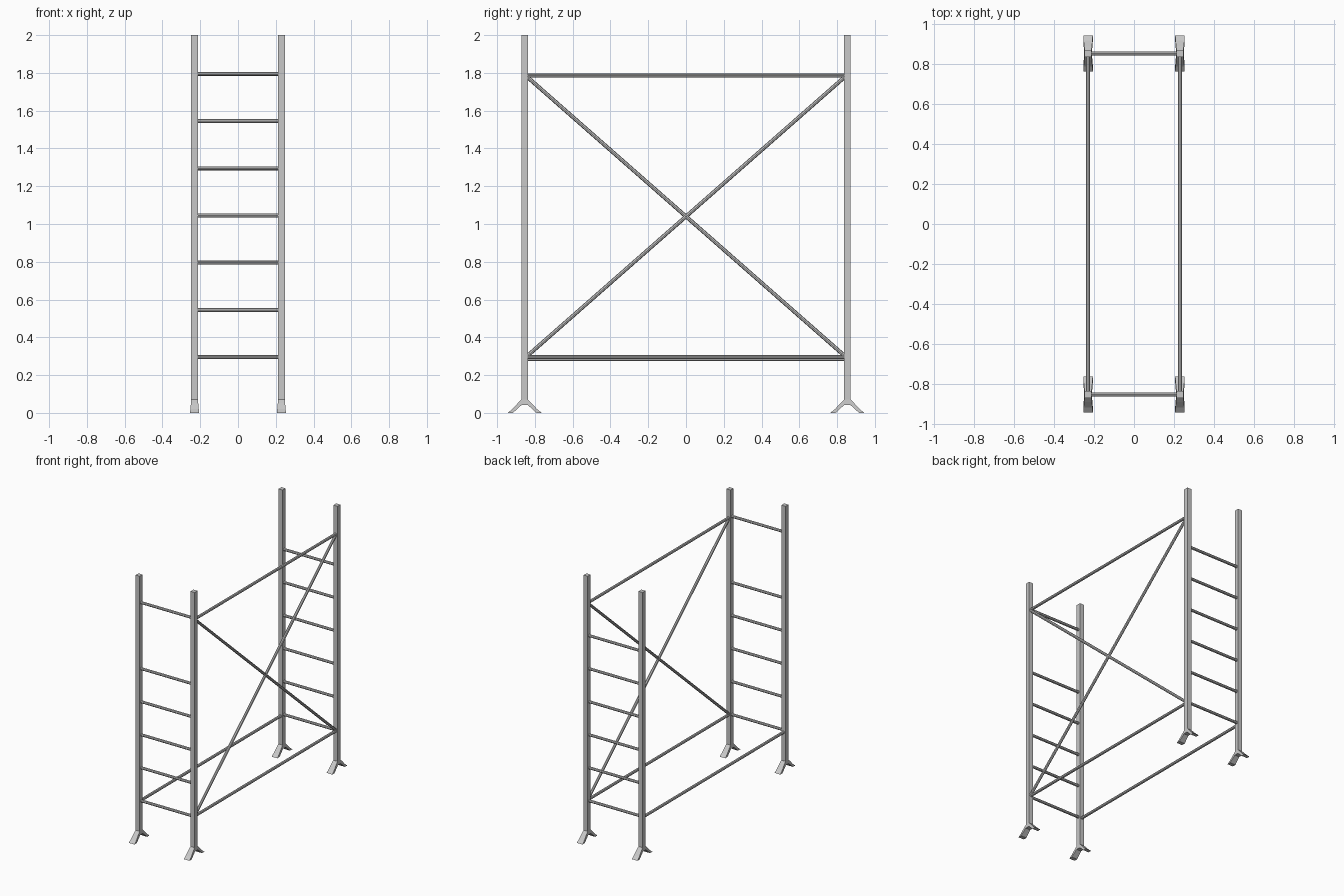
import bpy, bmesh
from mathutils import Vector

cube = bpy.data.objects.get("Cube")
if cube:
    bpy.data.objects.remove(cube, do_unlink=True)

# One galvanised metal for every part
metal = bpy.data.materials.new("light grey metal")
metal.use_nodes = True
grey = (0.58, 0.58, 0.58, 1)
metal.diffuse_color = grey
metal.node_tree.nodes["Principled BSDF"].inputs["Base Color"].default_value = grey

POST_X, POST_Y, POST_W = 0.23, 0.854, 0.035
RAIL_Y = POST_Y - POST_W / 2


def finish(bm, name):
    bmesh.ops.recalc_face_normals(bm, faces=bm.faces)
    mesh = bpy.data.meshes.new(name)
    bm.to_mesh(mesh)
    bm.free()
    mesh.materials.append(metal)
    obj = bpy.data.objects.new(name, mesh)
    bpy.context.collection.objects.link(obj)
    return obj


def tube(name, start, end, radius=0.0105, sides=8):
    """Straight faceted tube between two points."""
    start, end = Vector(start), Vector(end)
    axis = end - start
    bm = bmesh.new()
    bmesh.ops.create_cone(bm, cap_ends=True, segments=sides, radius1=radius,
                          radius2=radius, depth=axis.length)
    obj = finish(bm, name)
    obj.location = (start + end) / 2
    obj.rotation_mode = 'QUATERNION'
    obj.rotation_quaternion = axis.to_track_quat('Z', 'Y')
    return obj


def post(name, x, y, bottom=0.06, top=2.0):
    bm = bmesh.new()
    bmesh.ops.create_cube(bm, size=1)
    bmesh.ops.scale(bm, vec=(POST_W, POST_W, top - bottom), verts=bm.verts)
    obj = finish(bm, name)
    obj.location = (x, y, (top + bottom) / 2)


def foot(name, x, y):
    """Splayed two-legged foot: arch profile, widening towards the ground."""
    half = [(0.018, 0.07), (0.036, 0.052), (0.065, 0.02), (0.09, 0.0),
            (0.062, 0.0), (0.047, 0.014), (0.016, 0.042)]
    profile = half + [(-py, pz) for py, pz in reversed(half)]
    bm = bmesh.new()
    rings = []
    for side in (-1, 1):
        rings.append([bm.verts.new((side * (0.024 - 0.09 * pz), py, pz))
                      for py, pz in profile])
    n, h = len(profile), len(half)
    for i in range(n):
        j = (i + 1) % n
        bm.faces.new((rings[0][i], rings[0][j], rings[1][j], rings[1][i]))
    # Side walls: quads between outer and inner edge of the arch
    for ring in rings:
        right, left = ring[:h], ring[h:][::-1]
        bm.faces.new((right[0], right[6], left[6], left[0]))
        for leg in (right, left):
            bm.faces.new((leg[0], leg[1], leg[5], leg[6]))
            bm.faces.new((leg[1], leg[2], leg[5]))
            bm.faces.new((leg[2], leg[3], leg[4], leg[5]))
    obj = finish(bm, name)
    obj.location = (x, y, 0)


# Four posts with feet
for end, y in (("front", -POST_Y), ("back", POST_Y)):
    for side, x in (("right", -POST_X), ("left", POST_X)):
        post(f"{end}_{side}_post", x, y)
        foot(f"{end}_{side}_foot", x, y)

# Ladder rungs: each end frame leaves out a different upper rung
for end, y, skipped in (("front", -POST_Y, 5), ("back", POST_Y, 6)):
    for i in range(7):
        if i != skipped:
            z = 0.295 + 0.25 * i
            reach = POST_X - POST_W / 2
            tube(f"{end}_rung_{i + 1}", (-reach, y, z), (reach, y, z))

# Lengthwise rails: two low, one high
for name, x, z in (("lower_right_rail", -POST_X, 0.286),
                   ("lower_left_rail", POST_X, 0.295),
                   ("upper_left_rail", POST_X, 1.785)):
    tube(name, (x, -RAIL_Y, z), (x, RAIL_Y, z))

# Crossed diagonal braces on one side
for name, s in (("rising_brace", 1), ("falling_brace", -1)):
    tube(name, (POST_X, -s * RAIL_Y, 0.305), (POST_X, s * RAIL_Y, 1.775))
